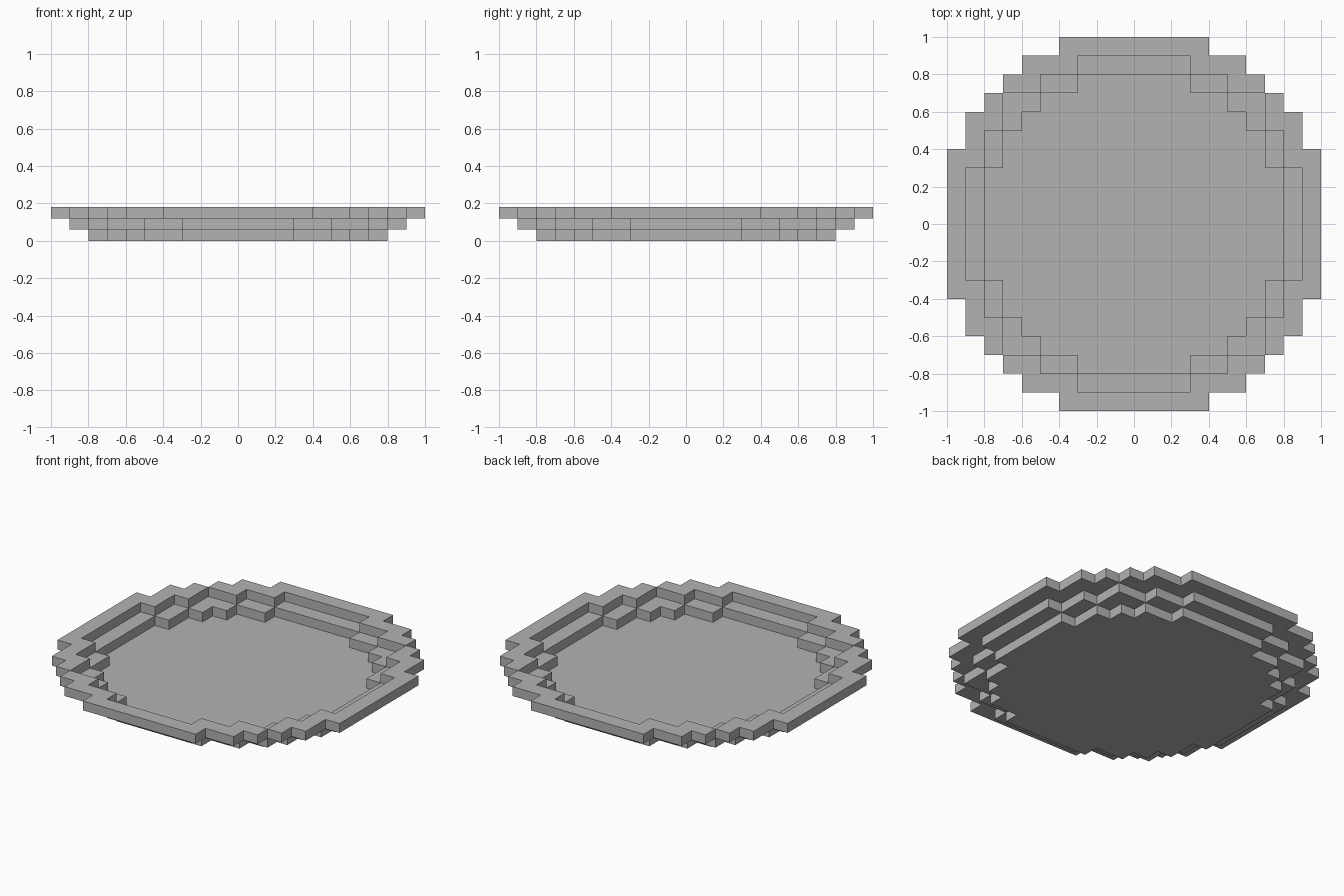
import bpy
import bmesh

CELL = 0.1      # side of one square step
LAYER = 0.06    # height of one layer

cube = bpy.data.objects.get("Cube")
if cube:
    bpy.data.objects.remove(cube, do_unlink=True)

grey = bpy.data.materials.new("plain_grey")
grey.use_nodes = True
colour = (0.45, 0.45, 0.45, 1)
grey.diffuse_color = colour
grey.node_tree.nodes["Principled BSDF"].inputs["Base Color"].default_value = colour

# Half widths in cells, one per row going out from the centre line
BOTTOM = [8, 8, 8, 7, 7, 6, 5, 3]
MIDDLE = [9, 9, 9, 8, 8, 7, 7, 5, 3]
TOP = [10, 10, 10, 10, 9, 9, 8, 7, 6, 4]


def inside(rows, i, j):
    """Is the cell whose lower corner is (i, j) within the stepped round?"""
    row = j if j >= 0 else -1 - j
    col = i if i >= 0 else -1 - i
    return row < len(rows) and col < rows[row]


def stepped_layer(name, outer, inner, level):
    bm = bmesh.new()
    n = len(outer)
    # flat cells between the outer and inner outline
    for i in range(-n, n):
        for j in range(-n, n):
            if inside(outer, i, j) and not inside(inner, i, j):
                corners = [(i, j), (i + 1, j), (i + 1, j + 1), (i, j + 1)]
                bm.faces.new([bm.verts.new((x * CELL, y * CELL, level * LAYER))
                              for x, y in corners])
    bmesh.ops.remove_doubles(bm, verts=bm.verts, dist=0.001)
    # raise to a solid and merge the flat cells
    raised = bmesh.ops.extrude_face_region(bm, geom=bm.faces[:])["geom"]
    verts = [v for v in raised if isinstance(v, bmesh.types.BMVert)]
    bmesh.ops.translate(bm, verts=verts, vec=(0, 0, LAYER))
    bmesh.ops.recalc_face_normals(bm, faces=bm.faces)
    bmesh.ops.dissolve_limit(bm, angle_limit=0.02, verts=bm.verts, edges=bm.edges)
    mesh = bpy.data.meshes.new(name)
    bm.to_mesh(mesh)
    bm.free()
    mesh.materials.append(grey)
    bpy.context.collection.objects.link(bpy.data.objects.new(name, mesh))


# Floor slab and the two rims that step outward above it
stepped_layer("dish_floor", BOTTOM, [], 0)
stepped_layer("middle_rim", MIDDLE, BOTTOM, 1)
stepped_layer("top_rim", TOP, MIDDLE, 2)
